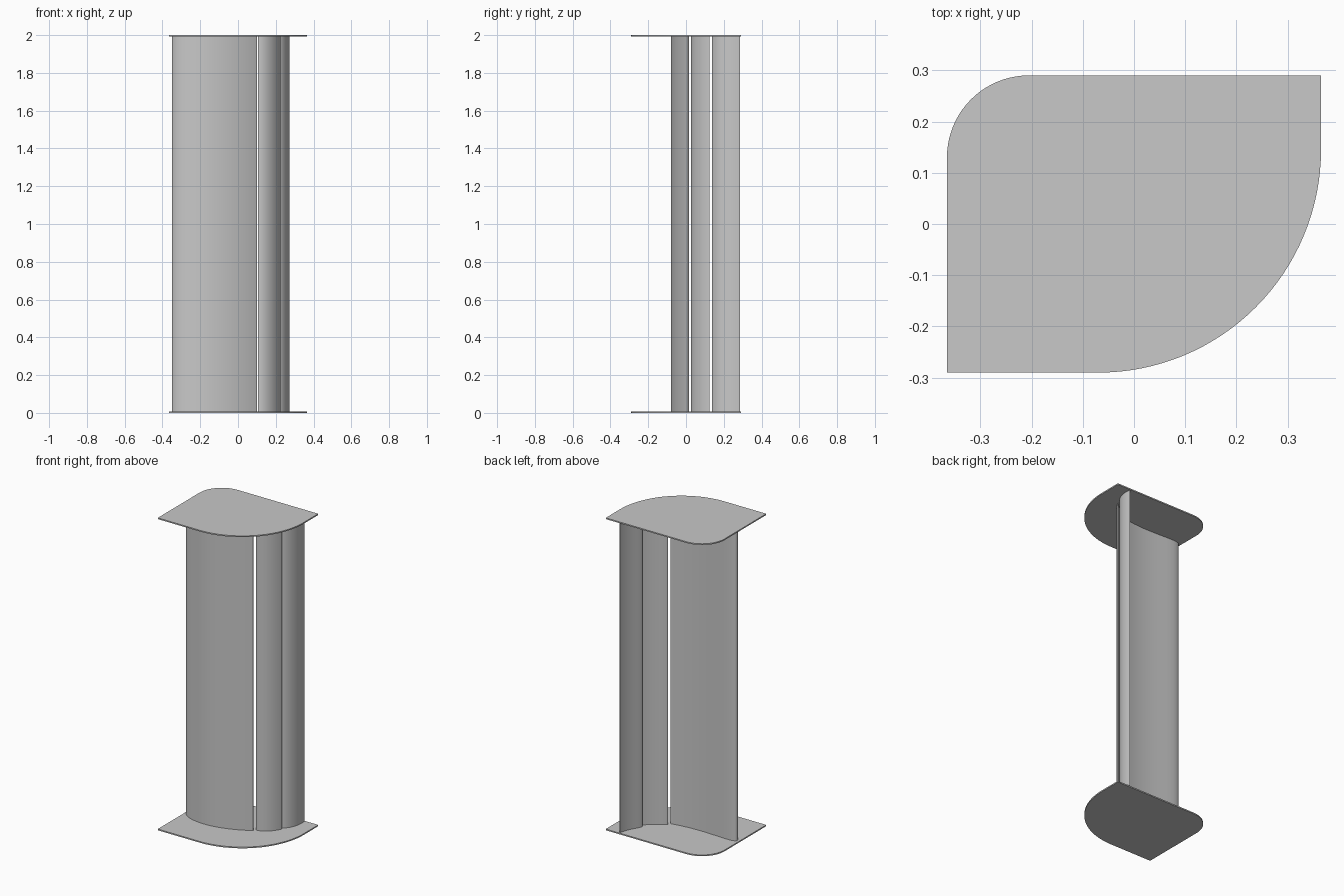
import bpy, bmesh
from math import sin, cos, pi, sqrt, radians
from mathutils import Vector

cube = bpy.data.objects.get("Cube")
if cube:
    bpy.data.objects.remove(cube, do_unlink=True)

HEIGHT = 2.0
PLATE = 0.008          # end plate thickness
HALF_X, HALF_Y = 0.365, 0.29

grey = bpy.data.materials.new("plain grey")
grey.use_nodes = True
colour = (0.58, 0.58, 0.58, 1)
grey.diffuse_color = colour
grey.node_tree.nodes["Principled BSDF"].inputs["Base Color"].default_value = colour


def extrude_profile(name, points, z0, z1):
    """Solid prism from a closed outline in the ground plane."""
    bm = bmesh.new()
    base = bm.faces.new([bm.verts.new((p[0], p[1], z0)) for p in points])
    top = bmesh.ops.extrude_face_region(bm, geom=[base])["geom"]
    moved = [v for v in top if isinstance(v, bmesh.types.BMVert)]
    bmesh.ops.translate(bm, verts=moved, vec=(0, 0, z1 - z0))
    bmesh.ops.recalc_face_normals(bm, faces=bm.faces)
    mesh = bpy.data.meshes.new(name)
    bm.to_mesh(mesh)
    bm.free()
    mesh.materials.append(grey)
    obj = bpy.data.objects.new(name, mesh)
    bpy.context.collection.objects.link(obj)
    bpy.ops.object.select_all(action="DESELECT")
    obj.select_set(True)
    bpy.context.view_layer.objects.active = obj
    bpy.ops.object.shade_smooth_by_angle(angle=radians(30))
    return obj


def arc(cx, cy, radius, start, steps):
    """Quarter circle, counter-clockwise from the start angle."""
    angles = [start + pi / 2 * i / steps for i in range(steps + 1)]
    return [(cx + radius * cos(a), cy + radius * sin(a)) for a in angles]


def airfoil(lead, trail, thickness, camber, steps=28):
    """Cambered section whose bulging side lies to the right of its chord."""
    lead, trail = Vector(lead), Vector(trail)
    chord = trail - lead
    normal = Vector((chord.y, -chord.x))
    outer, inner = [], []
    for i in range(steps + 1):
        s = (1 - cos(pi * i / steps)) / 2
        half = 5 * thickness * (0.2969 * sqrt(s) - 0.126 * s - 0.3516 * s**2
                                + 0.2843 * s**3 - 0.1015 * s**4) + 0.004 * s
        mid = 4 * camber * s * (1 - s)
        outer.append(lead + chord * s + normal * (mid + half))
        inner.append(lead + chord * s + normal * (mid - half))
    return outer + inner[:0:-1]


# End plates: two square corners, one small and one large rounded corner
small, large = 0.16, 0.435
outline = [(-HALF_X, -HALF_Y)]
outline += arc(HALF_X - large, -HALF_Y + large, large, -pi / 2, 32)
outline += [(HALF_X, HALF_Y)]
outline += arc(-HALF_X + small, HALF_Y - small, small, pi / 2, 20)
extrude_profile("bottom_end_plate", outline, 0, PLATE)
extrude_profile("top_end_plate", outline, HEIGHT - PLATE, HEIGHT)

# Three slotted wing elements spanning between the plates
elements = [
    ("main_wing", (-0.35, -0.02), (0.10, 0.012), 0.17, 0.08),
    ("middle_flap", (0.106, 0.03), (0.225, 0.125), 0.16, 0.09),
    ("rear_flap", (0.212, 0.138), (0.27, 0.285), 0.16, 0.09),
]
for name, lead, trail, thickness, camber in elements:
    extrude_profile(name, airfoil(lead, trail, thickness, camber), PLATE, HEIGHT - PLATE)
